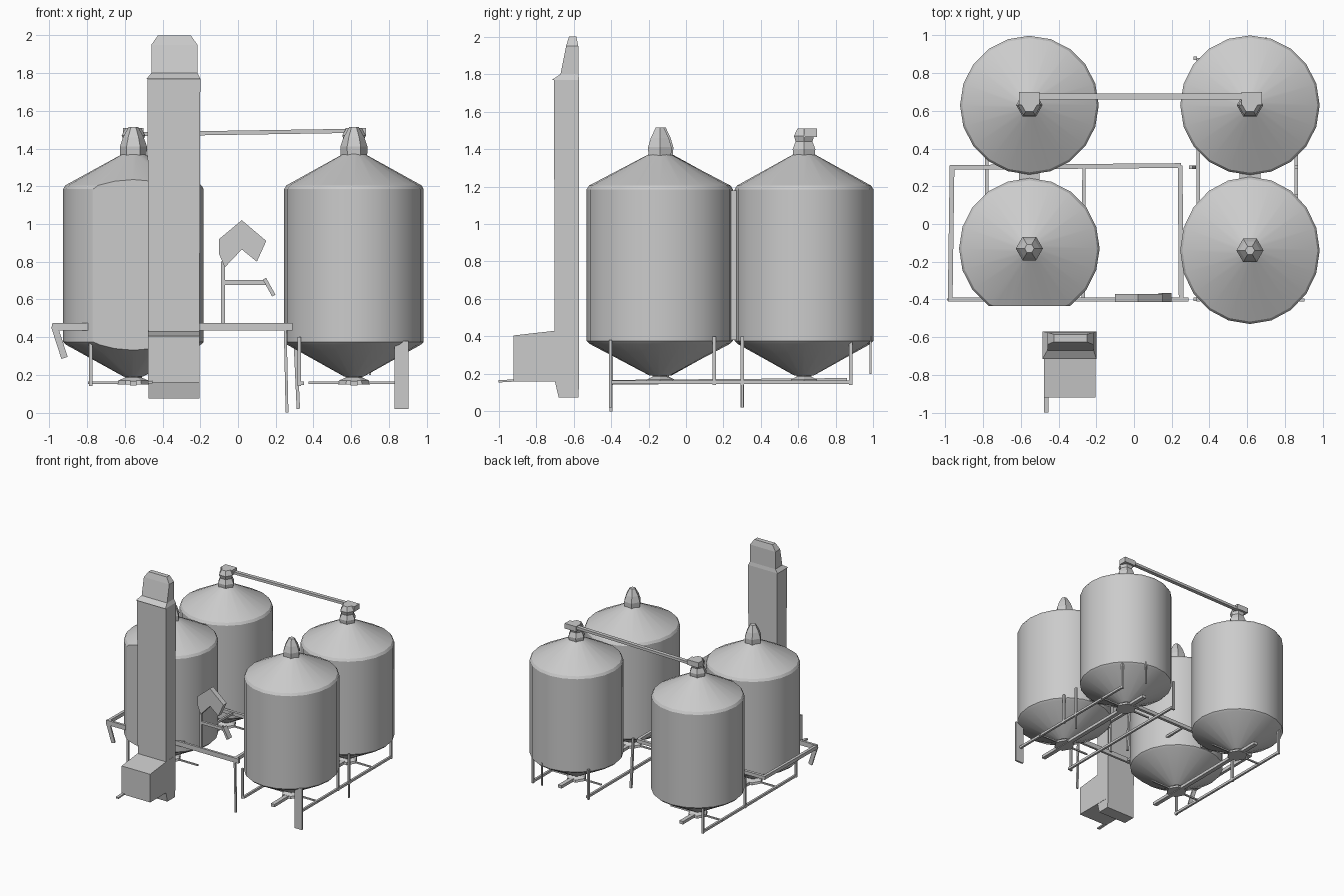
import bpy, bmesh
from math import sin, cos, pi, radians
from mathutils import Vector

if "Cube" in bpy.data.objects:
    bpy.data.objects.remove(bpy.data.objects["Cube"])


def finish(name, bm, smooth=False):
    bmesh.ops.recalc_face_normals(bm, faces=bm.faces)
    me = bpy.data.meshes.new(name)
    bm.to_mesh(me)
    bm.free()
    ob = bpy.data.objects.new(name, me)
    bpy.context.collection.objects.link(ob)
    if smooth:
        bpy.ops.object.select_all(action='DESELECT')
        bpy.context.view_layer.objects.active = ob
        ob.select_set(True)
        bpy.ops.object.shade_smooth_by_angle(angle=radians(25))
    return ob


def loft(bm, rings):
    """Skin a stack of equal-length closed rings and cap both ends."""
    vs = [[bm.verts.new(p) for p in r] for r in rings]
    n = len(vs[0])
    for a, b in zip(vs, vs[1:]):
        for i in range(n):
            bm.faces.new((a[i], a[(i + 1) % n], b[(i + 1) % n], b[i]))
    bm.faces.new(vs[0])
    bm.faces.new(vs[-1])


def round_rings(cx, cy, profile, n, sy=1.0):
    return [[(cx + r * cos(2 * pi * i / n), cy + sy * r * sin(2 * pi * i / n), z)
             for i in range(n)] for r, z in profile]


def rect(x0, x1, y0, y1, z):
    return [(x0, y0, z), (x1, y0, z), (x1, y1, z), (x0, y1, z)]


def box(name, x0, x1, y0, y1, z0, z1):
    bm = bmesh.new()
    loft(bm, [rect(x0, x1, y0, y1, z0), rect(x0, x1, y0, y1, z1)])
    return finish(name, bm)


def bar(name, a, b, w=0.025, h=0.025):
    """Straight rectangular bar between two points."""
    a, b = Vector(a), Vector(b)
    d = (b - a).normalized()
    up = Vector((0, 1, 0)) if abs(d.z) > 0.9 else Vector((0, 0, 1))
    s = d.cross(up).normalized()
    t = s.cross(d)
    bm = bmesh.new()
    corners = [s * i * w / 2 + t * j * h / 2 for i, j in ((-1, -1), (1, -1), (1, 1), (-1, 1))]
    loft(bm, [[p + c for c in corners] for p in (a, b)])
    return finish(name, bm)


def plate(name, pts, y0, y1):
    """Front-view outline extruded along y."""
    bm = bmesh.new()
    loft(bm, [[(x, y, z) for x, z in pts] for y in (y0, y1)])
    return finish(name, bm)


# Silos: hopper, wall and conical roof in one revolved profile
LX, RX, FY, BY = -0.555, 0.615, -0.13, 0.63
silos = [("front_left", LX, FY, 0.373, 1.0), ("front_right", RX, FY - 0.01, 0.37, 1.055),
         ("back_left", LX, BY, 0.368, 1.0), ("back_right", RX, BY, 0.37, 1.0)]
for side, x, y, r, sy in silos:
    bm = bmesh.new()
    loft(bm, round_rings(x, y, [(0.05, 0.19), (r - 0.015, 0.36), (r, 0.375), (r, 1.185),
                                (r - 0.012, 1.205), (0.06, 1.37)], 20, sy))
    if side == "front_left":
        # flattened front wall
        res = bmesh.ops.bisect_plane(bm, geom=bm.verts[:] + bm.edges[:] + bm.faces[:],
                                     plane_co=(0, -0.435, 0), plane_no=(0, -1, 0),
                                     clear_outer=True)
        edges = [e for e in res["geom_cut"] if isinstance(e, bmesh.types.BMEdge)]
        bmesh.ops.contextual_create(bm, geom=edges)
    finish(side + "_silo", bm, True)

    # Hopper outlet
    bm = bmesh.new()
    loft(bm, round_rings(x, y, [(0.085, 0.15), (0.08, 0.17), (0.045, 0.185), (0.05, 0.21)], 6))
    finish(side + "_outlet", bm)

    # Roof cap: peaked in front, conveyor heads at the back
    back = side.startswith("back")
    prof = ([(0.065, 1.36), (0.07, 1.40), (0.052, 1.44), (0.062, 1.47), (0.04, 1.51)] if back else
            [(0.07, 1.36), (0.072, 1.41), (0.055, 1.46), (0.025, 1.515)])
    bm = bmesh.new()
    loft(bm, round_rings(x, y, prof, 6))
    finish(side + "_cap", bm)

# Necks joining each silo pair
for x, s in ((LX, "left"), (RX, "right")):
    box(s + "_silo_neck", x - 0.055, x + 0.055, 0.22, 0.285, 0.38, 1.18)

# Overhead conveyor across the back silos
bar("top_conveyor", (-0.60, 0.675, 1.475), (0.67, 0.675, 1.495), 0.032, 0.022)
for x, s in ((LX, "left"), (RX + 0.01, "right")):
    box(s + "_conveyor_head", x - 0.055, x + 0.055, 0.63, 0.70, 1.465, 1.51)

# Bucket elevator: shaft, tapered hood and boot
bm = bmesh.new()
loft(bm, [rect(-0.475, -0.205, -0.68, -0.575, 0.075), rect(-0.475, -0.205, -0.70, -0.57, 0.16),
          rect(-0.48, -0.20, -0.705, -0.57, 1.77)])
finish("elevator_shaft", bm)
bm = bmesh.new()
loft(bm, [rect(-0.485, -0.20, -0.715, -0.57, 1.77), rect(-0.46, -0.215, -0.67, -0.575, 1.80),
          rect(-0.46, -0.215, -0.64, -0.575, 1.95), rect(-0.425, -0.25, -0.625, -0.585, 2.0)])
finish("elevator_hood", bm)
plate_side = [(-0.92, 0.16), (-0.60, 0.16), (-0.60, 0.435), (-0.70, 0.43), (-0.92, 0.405)]
bm = bmesh.new()
loft(bm, [[(x, y, z) for y, z in plate_side] for x in (-0.478, -0.203)])
finish("elevator_boot", bm)
bar("boot_bracket", (-0.465, -0.91, 0.165), (-0.465, -1.0, 0.16), 0.025, 0.012)

# Catwalk frame around the front bay
zc = 0.455
bar("catwalk_left", (-0.975, -0.41, zc), (-0.965, 0.31, zc), 0.025, 0.03)
bar("catwalk_back", (-0.975, 0.30, zc), (0.25, 0.31, zc), 0.025, 0.03)
bar("catwalk_front", (-0.985, -0.40, zc), (0.29, -0.40, zc), 0.02, 0.04)
bar("catwalk_right", (0.25, -0.40, zc), (0.245, 0.31, zc), 0.025, 0.03)
bar("catwalk_inner", (-0.27, -0.40, zc), (-0.265, 0.30, zc), 0.018, 0.02)
bar("catwalk_brace", (-0.975, -0.40, 0.46), (-0.92, -0.40, 0.29), 0.035, 0.012)

# Bent chute with its stand
plate("bent_chute", [(-0.10, 0.92), (0.02, 1.02), (0.15, 0.91), (0.10, 0.80), (0.02, 0.865),
                     (-0.07, 0.77), (-0.10, 0.84)], -0.415, -0.37)
bar("chute_post", (-0.08, -0.39, 0.46), (-0.08, -0.39, 0.80), 0.02, 0.02)
bar("chute_rail", (-0.09, -0.39, 0.69), (0.15, -0.39, 0.69), 0.02, 0.025)
bar("chute_rail_end", (0.14, -0.39, 0.71), (0.19, -0.39, 0.62), 0.05, 0.02)

# Base rails and discharge conveyors
for s, x in (("left_outer", -0.78), ("right_outer", 0.86), ("right_inner", 0.34)):
    bar(s + "_base_rail", (x, -0.41, 0.155), (x, 0.88, 0.155), 0.018, 0.02)
for s, x in (("left", LX), ("right", RX)):
    bar(s + "_discharge", (x, -0.40, 0.155), (x, 0.86, 0.165), 0.035, 0.025)
for side, x, y, r, sy in silos:
    bar(side + "_base_cross", (x - 0.24, y, 0.158), (x + 0.26, y, 0.158), 0.012, 0.012)

# Legs
for s, x, ys in (("left_outer", -0.78, (-0.40, 0.30, 0.88)),
                 ("right_outer", 0.86, (0.15, 0.30, 0.88)),
                 ("right_inner", 0.325, (-0.40, 0.88))):
    for i, y in enumerate(ys):
        bar(f"{s}_leg_{i + 1}", (x, y, 0.14), (x, y, 0.40), 0.018, 0.018)
box("front_plate_leg", 0.83, 0.905, -0.41, -0.395, 0.02, 0.38)
bar("inner_tall_leg", (0.26, -0.40, 0.0), (0.25, -0.40, 0.47), 0.015, 0.015)
bar("middle_tall_leg", (0.32, 0.30, 0.02), (0.30, 0.30, 0.46), 0.018, 0.018)
bar("back_right_leg", (0.86, 0.30, 0.02), (0.86, 0.30, 0.20), 0.01, 0.012)
bar("back_corner_leg", (0.70, 0.985, 0.20), (0.70, 0.985, 0.40), 0.012, 0.01)
